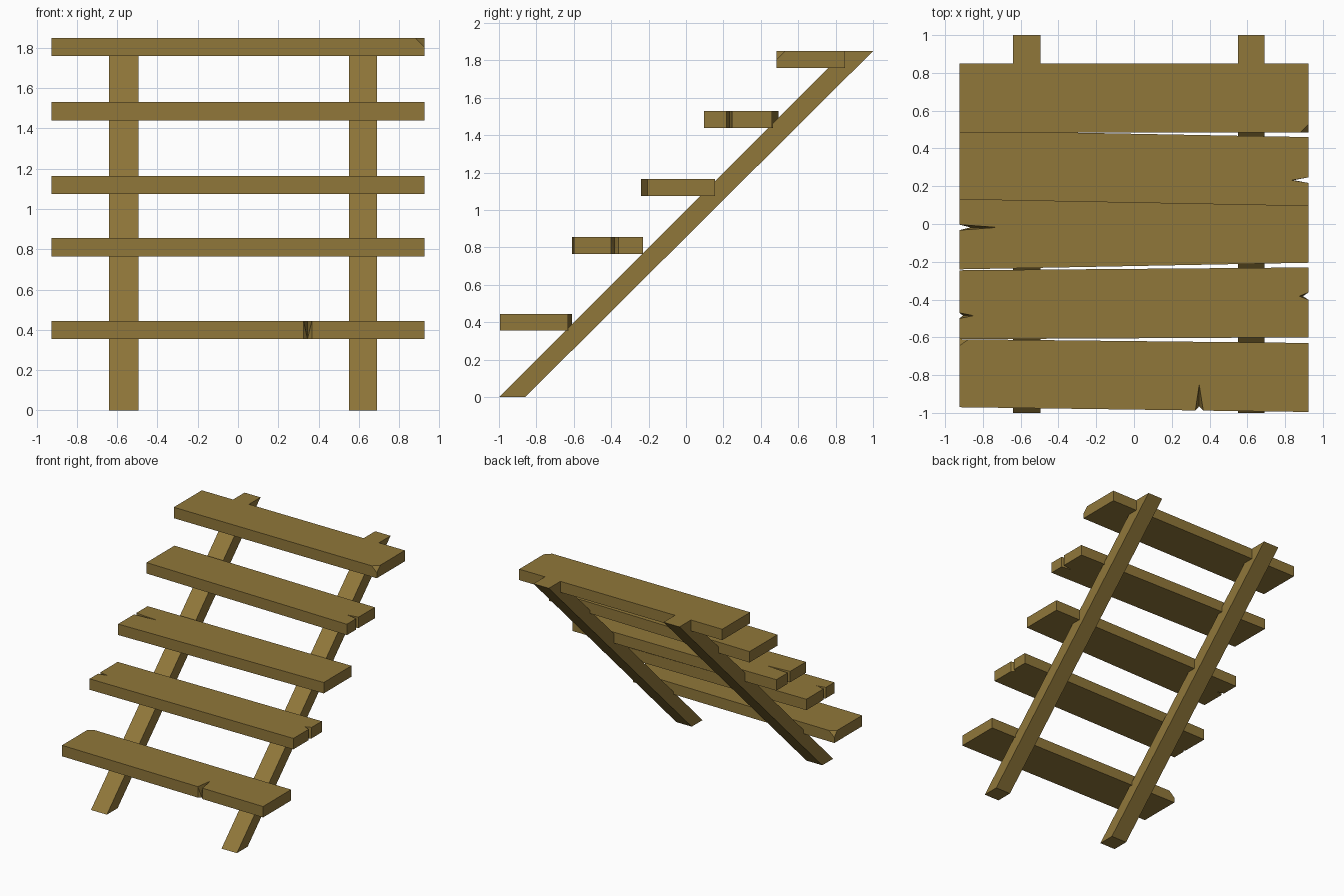
import bpy
import bmesh
from mathutils import Vector

cube = bpy.data.objects.get("Cube")
if cube:
    bpy.data.objects.remove(cube, do_unlink=True)

wood = bpy.data.materials.new("brown_wood")
wood.use_nodes = True
color = (0.28, 0.185, 0.042, 1)
wood.diffuse_color = color
wood.node_tree.nodes["Principled BSDF"].inputs["Base Color"].default_value = color

HALF = 0.925
THICK = 0.09


def prism(name, lower, upper, chip=None):
    """Join two matching outlines into a solid; chip = (corner, size) to break off."""
    bm = bmesh.new()
    a = [bm.verts.new(p) for p in lower]
    b = [bm.verts.new(p) for p in upper]
    bm.faces.new(a[::-1])
    bm.faces.new(b)
    n = len(a)
    sides = [bm.faces.new((a[i], a[(i + 1) % n], b[(i + 1) % n], b[i])) for i in range(n)]
    bmesh.ops.triangulate(bm, faces=[f for f in sides if len(lower) > 4])
    if chip:
        corner, size = Vector(chip[0]), Vector(chip[1])
        normal = Vector([-1 / s for s in size]).normalized()
        cut = bmesh.ops.bisect_plane(
            bm, geom=bm.verts[:] + bm.edges[:] + bm.faces[:],
            plane_co=corner + Vector((size.x, 0, 0)), plane_no=normal, clear_outer=True)
        edges = [e for e in cut["geom_cut"] if isinstance(e, bmesh.types.BMEdge)]
        bmesh.ops.holes_fill(bm, edges=edges)
    bmesh.ops.recalc_face_normals(bm, faces=bm.faces[:])
    mesh = bpy.data.meshes.new(name)
    bm.to_mesh(mesh)
    bm.free()
    mesh.materials.append(wood)
    obj = bpy.data.objects.new(name, mesh)
    bpy.context.collection.objects.link(obj)


def crack(side, y, width, deep_top, deep_low):
    """Wedge in a plank end; the tip is shallower on the underside."""
    x = side * HALF
    w = side * width / 2
    return [(x, y - w), (x - side * deep_top, y, x - side * deep_low, y), (x, y + w)]


def plank(name, z, front, back, right=(), left=(), front_crack=(), chip=None):
    """front and back give the y of the edge at -x and at +x."""
    outline = [(-HALF, front[0]), *front_crack, (HALF, front[1]), *right,
               (HALF, back[1]), (-HALF, back[0]), *left]
    prism(name, [(*p[-2:], z) for p in outline],
          [(*p[:2], z + THICK) for p in outline], chip)


# Treads, bottom to top
plank("tread_1", 0.355, (-0.97, -0.995), (-0.61, -0.63),
      front_crack=[(0.325, -0.987), (0.345, -0.85, 0.345, -0.965), (0.367, -0.988)],
      chip=((-HALF, -0.61, 0.445), (0.05, -0.035, -0.045)))
plank("tread_2", 0.765, (-0.61, -0.60), (-0.245, -0.23),
      right=crack(1, -0.382, 0.04, 0.05, 0.03),
      left=crack(-1, -0.485, 0.03, 0.075, 0.02))
plank("tread_3", 1.075, (-0.24, -0.205), (0.145, 0.155),
      left=crack(-1, -0.018, 0.03, 0.2, 0.06))
plank("tread_4", 1.44, (0.13, 0.095), (0.495, 0.46),
      right=crack(1, 0.232, 0.03, 0.09, 0.08))
plank("tread_5", 1.76, (0.485, 0.485), (0.85, 0.85),
      chip=((HALF, 0.485, 1.85), (-0.045, 0.045, -0.045)))

# Sloping side rails, cut level at the floor and at the top
rail = [(-1, 0), (-0.86, 0), (1, 1.85), (0.85, 1.85)]
for name, x0, x1 in (("right_rail", -0.64, -0.495), ("left_rail", 0.55, 0.69)):
    prism(name, [(x0, y, z) for y, z in rail], [(x1, y, z) for y, z in rail])
